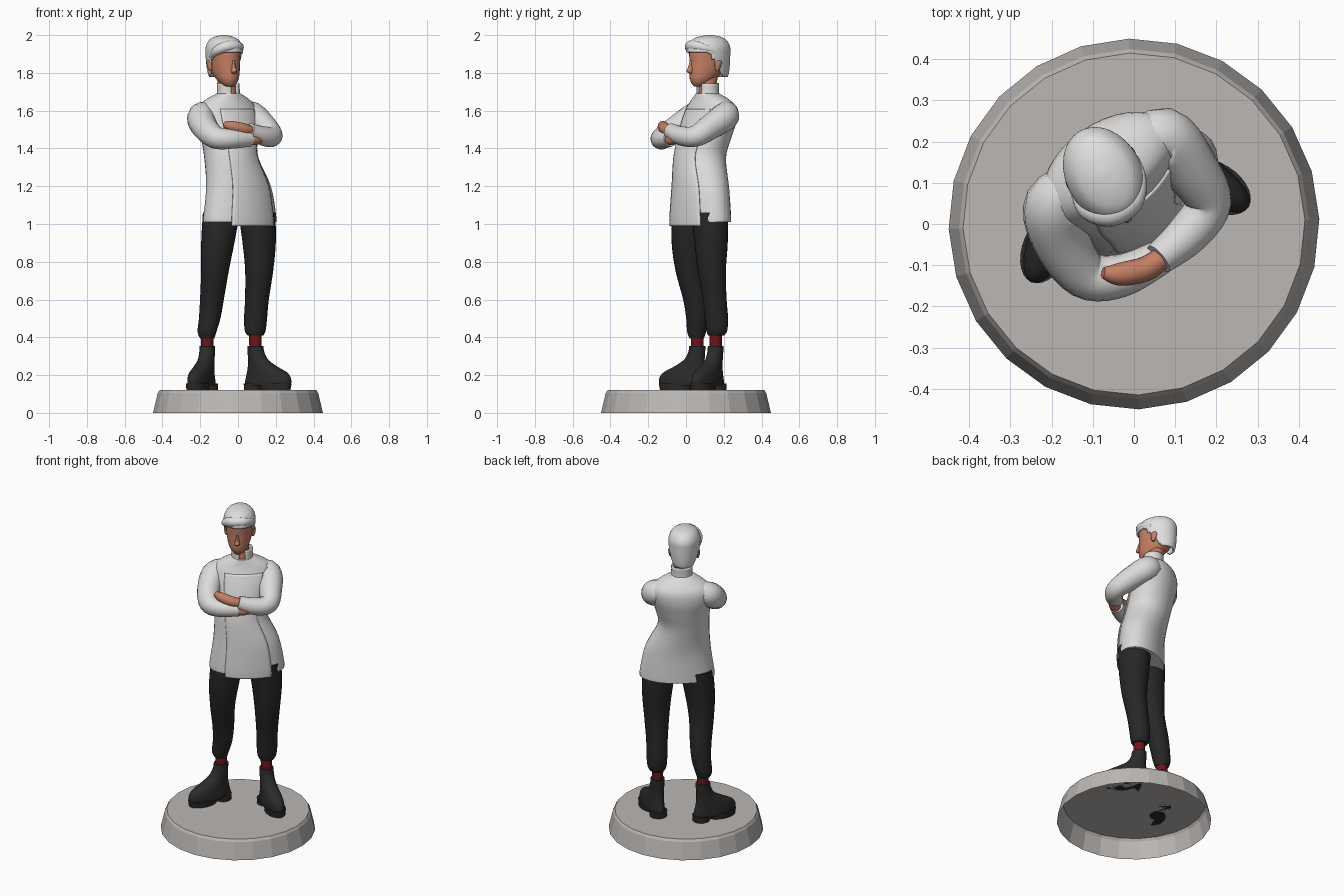
import bpy, bmesh, math
from mathutils import Vector

if "Cube" in bpy.data.objects:
    bpy.data.objects.remove(bpy.data.objects["Cube"])

def material(name, r, g, b):
    m = bpy.data.materials.new(name)
    m.diffuse_color = (r, g, b, 1)
    m.use_nodes = True
    m.node_tree.nodes["Principled BSDF"].inputs["Base Color"].default_value = m.diffuse_color
    return m

JACKET = material("off white cloth", .72, .71, .70)
HAIR = material("pale hair", .74, .74, .73)
SKIN = material("tan skin", .55, .21, .13)
TROUSER = material("black cloth", .02, .02, .02)
BOOT = material("black leather", .024, .024, .025)
SOCK = material("dark red", .15, .008, .01)
BASE = material("warm grey", .50, .475, .46)

def smooth_rows(rows, n=4):
    """Catmull-Rom interpolation of rows of numbers."""
    out = []
    for i in range(len(rows) - 1):
        p = [rows[max(0, i - 1)], rows[i], rows[i + 1], rows[min(len(rows) - 1, i + 2)]]
        for k in range(n):
            t = k / n
            out.append([.5 * (2 * b + (c - a) * t + (2 * a - 5 * b + 4 * c - d) * t * t
                        + (3 * b - a - 3 * c + d) * t ** 3) for a, b, c, d in zip(*p)])
    return out + [list(rows[-1])]

def skin_rings(name, rings, mat, closed=True, caps=True, angle=40, keep=None, thick=0):
    bm = bmesh.new()
    vs = [[bm.verts.new(p) for p in ring] for ring in rings]
    n = len(rings[0])
    for lo, hi in zip(vs, vs[1:]):
        for j in range(n if closed else n - 1):
            k = (j + 1) % n
            bm.faces.new((lo[j], lo[k], hi[k], hi[j]))
    if closed and caps:
        bm.faces.new(vs[0][::-1])
        bm.faces.new(vs[-1])
        bmesh.ops.recalc_face_normals(bm, faces=bm.faces)
    if keep:
        bad = [f for f in bm.faces if not keep(f.calc_center_median())]
        bmesh.ops.delete(bm, geom=bad, context='FACES')
    me = bpy.data.meshes.new(name)
    bm.to_mesh(me)
    bm.free()
    me.materials.append(mat)
    ob = bpy.data.objects.new(name, me)
    bpy.context.collection.objects.link(ob)
    bpy.ops.object.select_all(action='DESELECT')
    ob.select_set(True)
    bpy.context.view_layer.objects.active = ob
    if angle:
        bpy.ops.object.shade_smooth_by_angle(angle=math.radians(angle))
    if thick:
        mod = ob.modifiers.new("thickness", 'SOLIDIFY')
        mod.thickness = thick
    return ob

def loft(name, rows, rot, mat, arc=None, steps=4, seg=28, **kw):
    """Rows are (z, centre x, centre y, half width, half depth), turned by rot degrees."""
    c, s = math.cos(math.radians(rot)), math.sin(math.radians(rot))
    a0, a1 = arc or (0, 360)
    count = seg if not arc else seg + 1
    rings = []
    for z, x, y, a, b in (smooth_rows(rows, steps) if steps > 1 else rows):
        ring = []
        for i in range(count):
            t = math.radians(a0 + (a1 - a0) * i / seg)
            u, v = a * math.cos(t), b * math.sin(t)
            ring.append((x + u * c - v * s, y + u * s + v * c, z))
        rings.append(ring)
    return skin_rings(name, rings, mat, closed=not arc, **kw)

def sweep(name, rows, mat, seg=18, steps=5):
    """Tube through rows of (x, y, z, radius)."""
    rows = smooth_rows(rows, steps)
    pts = [Vector(r[:3]) for r in rows]
    rings = []
    for i, p in enumerate(pts):
        t = (pts[min(i + 1, len(pts) - 1)] - pts[max(i - 1, 0)]).normalized()
        side = t.cross(Vector((0, 0, 1))).normalized()
        up = side.cross(t)
        rings.append([p + rows[i][3] * (side * math.cos(w) + up * math.sin(w))
                      for w in (2 * math.pi * j / seg for j in range(seg))])
    return skin_rings(name, rings, mat, angle=60)

# Plinth: hollow, 24 flat sides
plinth = loft("plinth", [(0, 0, 0, .45, .45), (.105, 0, 0, .425, .425), (.12, 0, 0, .415, .415),
              (.12, 0, 0, .002, .002)], 1.5, BASE, steps=1, seg=24, caps=False, angle=0)

# Boots, socks and trouser legs
BOOT_ROWS = [(.145, .078, .138, .052), (.165, .08, .14, .054), (.19, .08, .135, .052),
             (.215, .072, .12, .05), (.245, .045, .088, .046), (.28, .018, .058, .042),
             (.32, .004, .046, .041), (.355, 0, .043, .041)]
LEGS = [("left", (-.162, .06), (-.40, -.917), 0,
         [(.395, -.163, .057, .038), (.43, -.164, .056, .05), (.5, -.150, .058, .057),
          (.6, -.138, .048, .063), (.75, -.122, .018, .073), (.9, -.107, .012, .088),
          (1.06, -.088, .025, .098)]),
        ("right", (.092, .157), (.85, -.527), .012,
         [(.41, .092, .16, .042), (.435, .091, .163, .055), (.5, .093, .162, .061),
          (.6, .10, .152, .063), (.75, .112, .137, .074), (.9, .112, .133, .088),
          (1.06, .10, .125, .098)])]
for side, (ax, ay), (dx, dy), lift, leg in LEGS:
    turn = math.degrees(math.atan2(dy, dx))
    place = lambda rows: [(z, ax + dx * o, ay + dy * o, l, w) for z, o, l, w in rows]
    loft(side + "_boot", place(BOOT_ROWS), turn, BOOT)
    loft(side + "_boot_heel", place([(.12, -.012, .05, .05), (.155, -.012, .052, .052)]), turn, BOOT, steps=1)
    loft(side + "_boot_sole", place([(.12, .125, .088, .054), (.155, .125, .094, .057)]), turn, BOOT, steps=1)
    loft(side + "_sock", [(z + lift, ax, ay, r, r) for z, r in ((.33, .032), (.37, .033), (.43, .034))],
         0, SOCK)
    loft(side + "_trouser_leg", [(z, x, y, r, r) for z, x, y, r in leg], 0, TROUSER)

# Jacket body, turned with the shoulders
TURN = 35
BODY = [(1.01, .01, .076, .218, .127), (1.05, .01, .076, .216, .128), (1.2, .003, .077, .19, .127),
        (1.35, -.035, .075, .15, .13), (1.45, -.046, .098, .158, .13), (1.54, -.056, .122, .178, .125),
        (1.61, -.06, .135, .178, .108), (1.655, -.055, .13, .135, .085), (1.69, -.05, .115, .066, .062)]
loft("jacket", BODY, TURN, JACKET, seg=36)
# Overlapping front panel of the jacket
panel = [(z if z > 1.02 else .99, x, y, a + .006, b + .006) for z, x, y, a, b in BODY[:-2]]
loft("jacket_front_panel", panel, TURN, JACKET, arc=(-125, -50), seg=14, thick=.007)
# Stand collar with an open front
loft("collar", [(1.655, -.05, .115, .072, .066), (1.69, -.05, .115, .062, .058),
     (1.745, -.052, .116, .062, .058)], TURN, JACKET, arc=(-72, 252), thick=.01)

# Folded arms
sweep("left_sleeve", [(-.12, .10, 1.60, .05), (-.19, .05, 1.57, .075), (-.178, -.035, 1.515, .07),
      (-.118, -.122, 1.458, .06), (-.03, -.125, 1.45, .052), (.065, -.08, 1.452, .042)], JACKET)
sweep("right_sleeve", [(.01, .17, 1.60, .05), (.07, .21, 1.575, .074), (.14, .13, 1.515, .067),
      (.18, .05, 1.465, .056), (.13, -.025, 1.467, .051), (.06, -.085, 1.495, .04)], JACKET)
# Hands
sweep("right_hand", [(.075, -.075, 1.49, .026), (.03, -.108, 1.503, .03), (-.035, -.122, 1.518, .028),
      (-.075, -.118, 1.53, .014)], SKIN)
sweep("left_hand", [(.05, -.09, 1.45, .03), (.085, -.077, 1.447, .03), (.125, -.055, 1.445, .018)], SKIN)

# Head, placed by sideways, forward and height values
HEAD_TURN = 28
HC, HS = math.cos(math.radians(HEAD_TURN)), math.sin(math.radians(HEAD_TURN))
CX, CY = -.073, .12

def head_point(side, forward, z):
    return (CX + side * HC + forward * HS, CY + side * HS - forward * HC, z)

def head_rows(rows, side=0):
    return [(z, *head_point(side, f, z)[:2], a, b) for z, f, a, b in rows]

loft("neck", [(1.64, -.05, .115, .05, .05), (1.72, -.055, .113, .045, .047), (1.80, -.07, .12, .05, .055)],
     TURN, SKIN)
loft("head", head_rows([(1.728, .062, .018, .022), (1.742, .052, .038, .045), (1.77, .035, .057, .073),
     (1.81, .012, .07, .097), (1.86, 0, .077, .108), (1.91, 0, .078, .109), (1.95, 0, .07, .097),
     (1.98, 0, .04, .055)]), HEAD_TURN, SKIN)
loft("nose", head_rows([(1.795, .102, .01, .008), (1.808, .11, .016, .022), (1.83, .106, .011, .017),
     (1.865, .1, .008, .012)]), HEAD_TURN, SKIN, seg=12)
loft("lips", head_rows([(1.765, .092, .008, .006), (1.775, .096, .022, .011), (1.785, .098, .008, .008)]),
     HEAD_TURN, SKIN, seg=12)
for name, s in (("left_ear", -1), ("right_ear", 1)):
    loft(name, head_rows([(1.81, -.01, .006, .008), (1.83, -.012, .012, .016), (1.855, -.016, .014, .021),
         (1.872, -.016, .006, .012)], s * .079), HEAD_TURN, SKIN, seg=12)

# Hair: cap trimmed along a rising hairline, plus a swept fringe
def above_hairline(p):
    forward = (p.x - CX) * HS - (p.y - CY) * HC
    return p.z > 1.775 + .135 * min(1, max(0, (forward + .055) / .1))

loft("hair", head_rows([(1.755, -.055, .045, .045), (1.80, -.037, .068, .076), (1.85, -.012, .085, .106),
     (1.90, 0, .092, .12), (1.94, 0, .09, .119), (1.975, -.002, .071, .096), (1.993, -.005, .04, .055),
     (2.0, -.005, .008, .01)]), HEAD_TURN, HAIR, seg=48, steps=5, keep=above_hairline, thick=.012)
sweep("fringe", [(*head_point(s, f, z), r) for s, f, z, r in
      ((-.083, .01, 1.885, .012), (-.074, .058, 1.918, .024), (-.03, .094, 1.94, .029),
       (.03, .09, 1.942, .027), (.07, .05, 1.93, .018), (.085, .0, 1.91, .01))], HAIR)
